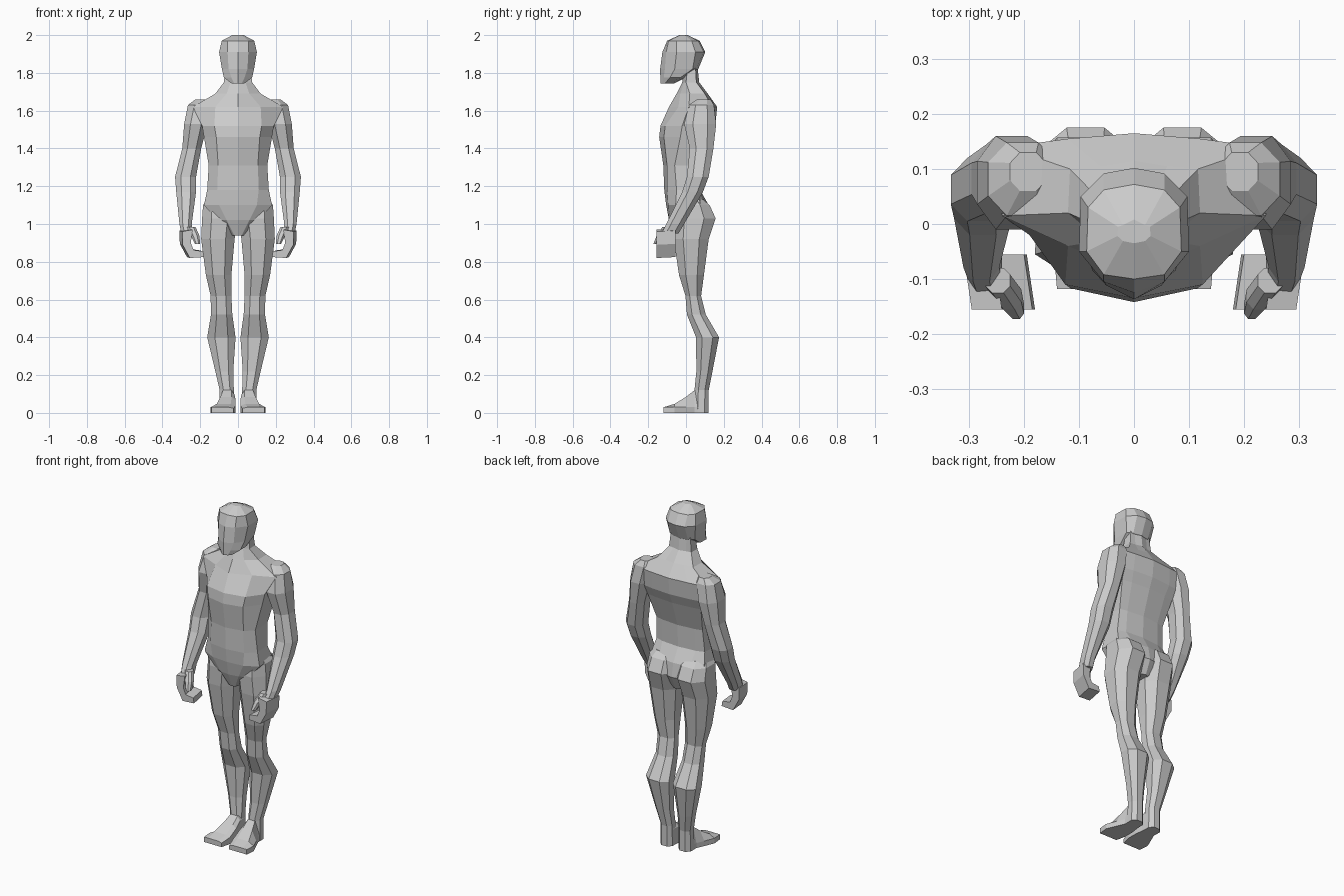
import bpy, bmesh


def loft(name, rings, mirror=False):
    """Skin a list of equal-length point rings, cap the ends, optionally mirror in x."""
    bm = bmesh.new()
    loops = [[bm.verts.new(p) for p in ring] for ring in rings]
    n = len(loops[0])
    for a, b in zip(loops, loops[1:]):
        for i in range(n):
            j = (i + 1) % n
            bm.faces.new((a[i], a[j], b[j], b[i]))
    bm.faces.new(loops[0][::-1])
    bm.faces.new(loops[-1])
    bmesh.ops.recalc_face_normals(bm, faces=bm.faces[:])
    mesh = bpy.data.meshes.new(name)
    bm.to_mesh(mesh)
    bm.free()
    ob = bpy.data.objects.new(name, mesh)
    bpy.context.collection.objects.link(ob)
    if mirror:
        mod = ob.modifiers.new("mirror", 'MIRROR')
        mod.use_mirror_merge = False
    return ob


def body_ring(z, w, c, f, e, m0, m1, b):
    """Symmetric 10-sided section: half width w, corner x c, front f, side m0..m1, back b."""
    half = [(0, f), (c, f + e), (w, m0), (w * 0.97, m1), (c, b - 0.01), (0, b)]
    pts = half + [(-x, y) for x, y in half[-2:0:-1]]
    return [(x, y, z) for x, y in pts]


def limb_ring(z, x0, x1, y0, y1, k=0.27):
    """Horizontal octagon filling a box with chamfered corners."""
    a, b = (x1 - x0) * k, (y1 - y0) * k
    return [(x0 + a, y0, z), (x1 - a, y0, z), (x1, y0 + b, z), (x1, y1 - b, z),
            (x1 - a, y1, z), (x0 + a, y1, z), (x0, y1 - b, z), (x0, y0 + b, z)]


# torso with pelvis, shoulders and neck
torso = [
    (0.94, 0.03, 0.02, -0.06, 0.005, -0.03, 0.06, 0.10),
    (1.02, 0.11, 0.06, -0.09, 0.01, -0.06, 0.11, 0.135),
    (1.10, 0.18, 0.10, -0.105, 0.01, -0.055, 0.08, 0.12),
    (1.18, 0.163, 0.11, -0.115, 0.015, -0.05, 0.05, 0.075),
    (1.31, 0.155, 0.105, -0.12, 0.02, -0.06, 0.06, 0.08),
    (1.46, 0.18, 0.115, -0.142, 0.025, -0.03, 0.11, 0.13),
    (1.52, 0.19, 0.125, -0.135, 0.025, -0.02, 0.135, 0.155),
    (1.62, 0.24, 0.12, -0.09, 0.05, 0.015, 0.14, 0.165),
    (1.69, 0.12, 0.06, -0.05, 0.02, 0.02, 0.10, 0.115),
    (1.75, 0.075, 0.04, -0.02, 0.01, 0.0, 0.055, 0.07),
    (1.84, 0.065, 0.04, -0.01, 0.01, 0.01, 0.05, 0.06),
]
loft("torso", [body_ring(*s) for s in torso])

# head
head = [
    (1.745, 0.035, 0.02, -0.135, 0.01, -0.11, -0.08, -0.06),
    (1.775, 0.075, 0.035, -0.136, 0.018, -0.085, -0.03, 0.0),
    (1.82, 0.085, 0.05, -0.137, 0.025, -0.06, 0.035, 0.065),
    (1.91, 0.10, 0.055, -0.125, 0.02, -0.05, 0.05, 0.102),
    (1.97, 0.086, 0.055, -0.10, 0.008, -0.05, 0.03, 0.072),
    (2.00, 0.03, 0.02, -0.035, 0.004, -0.022, -0.005, 0.008),
]
loft("head", [body_ring(*s) for s in head])

# arms from deltoid to wrist
arm = [
    (1.66, 0.16, 0.225, 0.06, 0.13),
    (1.63, 0.14, 0.265, 0.015, 0.148),
    (1.53, 0.16, 0.285, -0.01, 0.16),
    (1.40, 0.195, 0.295, 0.02, 0.145),
    (1.25, 0.222, 0.333, 0.005, 0.12),
    (1.17, 0.222, 0.327, -0.02, 0.09),
    (1.00, 0.245, 0.31, -0.105, -0.01),
    (0.95, 0.24, 0.30, -0.13, -0.04),
]
loft("arm", [limb_ring(*s) for s in arm], mirror=True)

# curled hands: a hook profile run from front to back
hook = [(0.24, 0.97), (0.295, 0.96), (0.293, 0.89), (0.255, 0.82),
        (0.18, 0.825), (0.185, 0.855), (0.235, 0.862), (0.25, 0.90)]
loft("hand", [[(x + dx, y, z + dz) for x, z in hook]
              for y, dx, dz in ((-0.155, 0.0, 0.0), (-0.055, 0.015, 0.005))], mirror=True)

# thumbs
thumb = [(0.985, 0.225, 0.27, -0.125, -0.08), (0.94, 0.205, 0.25, -0.155, -0.105),
         (0.895, 0.20, 0.228, -0.173, -0.135)]
loft("thumb", [limb_ring(*s) for s in thumb], mirror=True)

# legs from buttock to heel
leg = [
    (1.13, 0.03, 0.165, -0.05, 0.09),
    (1.10, 0.01, 0.185, -0.06, 0.125),
    (1.03, 0.005, 0.19, -0.07, 0.157),
    (0.92, 0.018, 0.195, -0.065, 0.12),
    (0.73, 0.035, 0.17, -0.037, 0.095),
    (0.62, 0.035, 0.145, -0.003, 0.08),
    (0.52, 0.03, 0.143, 0.005, 0.105),
    (0.40, 0.013, 0.163, 0.053, 0.175),
    (0.22, 0.025, 0.12, 0.055, 0.14),
    (0.12, 0.022, 0.097, 0.045, 0.12),
    (0.00, 0.02, 0.10, 0.04, 0.12),
]
loft("leg", [limb_ring(*s) for s in leg], mirror=True)

# feet: front-to-back sections (y, inner x, outer x, height)
foot = [(0.10, 0.022, 0.097, 0.12), (0.045, 0.018, 0.10, 0.12), (0.0, 0.012, 0.12, 0.085),
        (-0.06, 0.012, 0.145, 0.048), (-0.118, 0.025, 0.14, 0.03)]
loft("foot", [[(x0, y, 0), (x1, y, 0), (x1, y, min(h, 0.03)), (x1 - 0.25 * (x1 - x0), y, h),
               (x0 + 0.2 * (x1 - x0), y, h), (x0, y, h * 0.8)]
              for y, x0, x1, h in foot], mirror=True)
